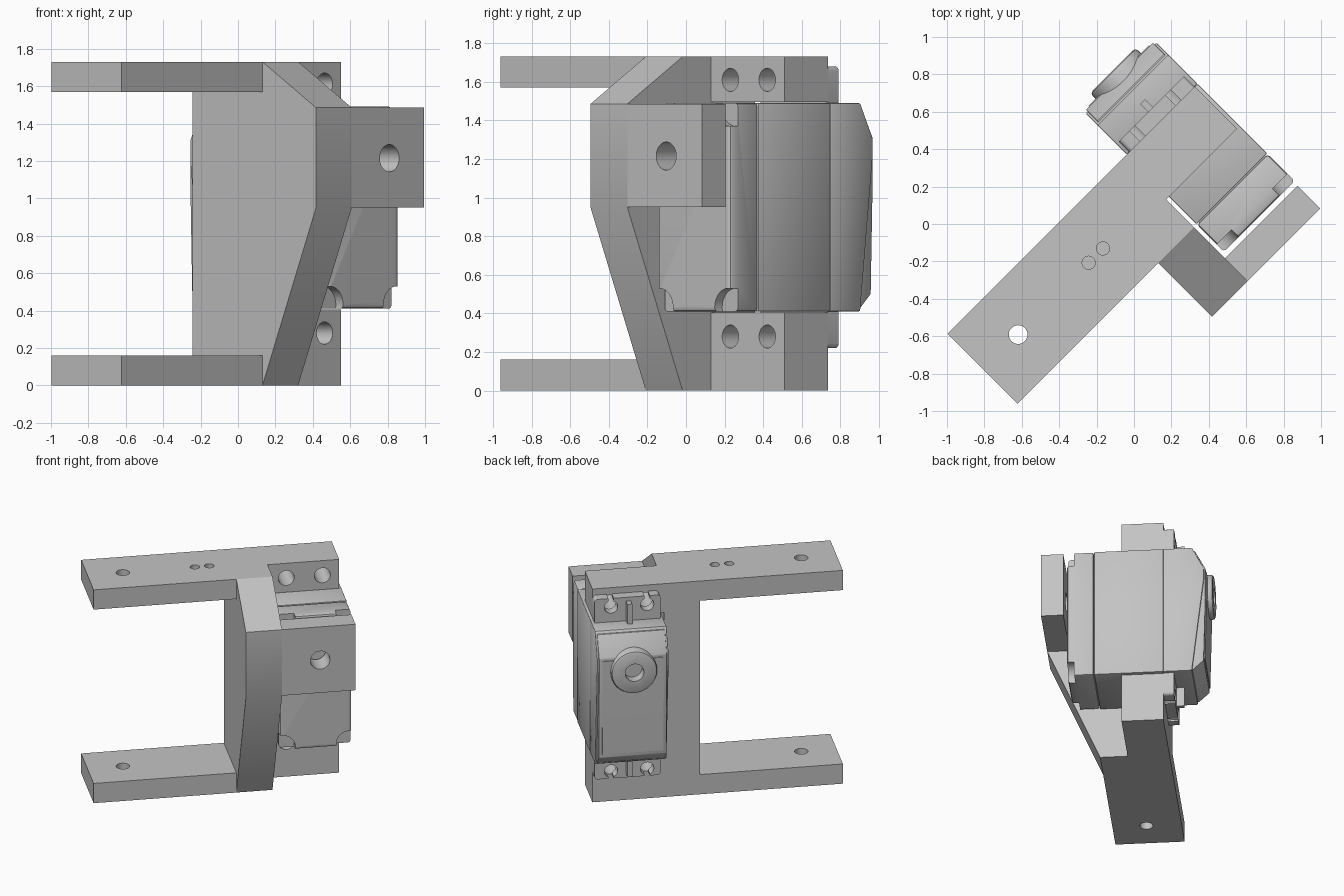
import bpy, bmesh, math
from mathutils import Matrix, Vector

old = bpy.data.objects.get("Cube")
if old:
    bpy.data.objects.remove(old, do_unlink=True)

grey = bpy.data.materials.new("light_grey")
grey.use_nodes = True
colour = (0.55, 0.55, 0.55, 1)
grey.diffuse_color = colour
grey.node_tree.nodes["Principled BSDF"].inputs["Base Color"].default_value = colour

# Parts are laid out in a straight frame, then turned 45 degrees about z
TURN = Matrix.Rotation(math.pi / 4, 4, 'Z')


def add_object(name, bm):
    bmesh.ops.recalc_face_normals(bm, faces=bm.faces)
    mesh = bpy.data.meshes.new(name)
    bm.to_mesh(mesh)
    bm.free()
    mesh.materials.append(grey)
    obj = bpy.data.objects.new(name, mesh)
    bpy.context.collection.objects.link(obj)
    return obj


def prism(name, axis, points, start, end, bevel=0, corner=0):
    """Extrude a profile along x (points are y, z) or y (points are x, z)."""
    bm = bmesh.new()
    place = (lambda p, d: (d, *p)) if axis == 'X' else (lambda p, d: (p[0], d, p[1]))
    verts = [bm.verts.new(place(p, start)) for p in points]
    face = bm.faces.new(verts)
    shift = Vector(place((0, 0), end - start))
    new = bmesh.ops.extrude_face_region(bm, geom=[face])
    bmesh.ops.translate(bm, vec=shift, verts=[v for v in new["geom"] if isinstance(v, bmesh.types.BMVert)])
    bmesh.ops.recalc_face_normals(bm, faces=bm.faces)
    if corner:
        edges = [e for e in bm.edges
                 if abs((e.verts[0].co - e.verts[1].co).normalized().dot(shift.normalized())) > 0.99]
        bmesh.ops.bevel(bm, geom=edges, offset=corner, segments=4, profile=0.5, affect='EDGES')
    if bevel:
        bmesh.ops.bevel(bm, geom=bm.edges[:], offset=bevel, segments=2, profile=0.5, affect='EDGES')
    return add_object(name, bm)


def box(name, x, y, z, **kw):
    return prism(name, 'Y', [(x[0], z[0]), (x[1], z[0]), (x[1], z[1]), (x[0], z[1])], *y, **kw)


def cylinder(name, axis, centre, radius, depth, bevel=0):
    bm = bmesh.new()
    bmesh.ops.create_cone(bm, cap_ends=True, segments=40, radius1=radius, radius2=radius, depth=depth)
    if bevel:
        rim = [e for e in bm.edges if e.verts[0].co.z > 0 and e.verts[1].co.z > 0]
        bmesh.ops.bevel(bm, geom=rim, offset=bevel, segments=2, profile=0.5, affect='EDGES')
    if axis == 'Y':
        bm.transform(Matrix.Rotation(-math.pi / 2, 4, 'X'))
    bm.transform(Matrix.Translation(centre))
    return add_object(name, bm)


def cut(obj, cutters):
    """Subtract the cutters and discard them."""
    for c in cutters:
        mod = obj.modifiers.new("cut", 'BOOLEAN')
        mod.object, mod.operation, mod.solver = c, 'DIFFERENCE', 'EXACT'
    bpy.context.view_layer.update()
    graph = bpy.context.evaluated_depsgraph_get()
    mesh = bpy.data.meshes.new_from_object(obj.evaluated_get(graph))
    obj.modifiers.clear()
    obj.data = mesh
    for c in cutters:
        bpy.data.objects.remove(c, do_unlink=True)


parts = []
SIDE, PIVOT = 0.215, (0.5, 1.2)
TOP = 1.73
SCREW_X, SCREW_Z = (0.355, 0.625), (0.28, 1.61)

# C-shaped bracket with two arms
frame = prism("bracket_frame", 'Y', [
    (-1.12, 0), (SIDE, 0), (SIDE, TOP), (-1.12, TOP),
    (-1.12, 1.57), (-0.055, 1.57), (-0.055, 0.16), (-1.12, 0.16)], -0.24, 0.29)
cut(frame, [cylinder("arm_hole", 'Z', (-0.856, 0.02, 0.9), 0.05, 3),
            cylinder("small_hole_a", 'Z', (-0.318, 0.025, 1.65), 0.035, 0.3),
            cylinder("small_hole_b", 'Z', (-0.21, 0.025, 1.65), 0.035, 0.3)])
parts.append(frame)

# Screw plates above and below the motor
for name, z, screw_z in (("lower_mount", (0, 0.405), SCREW_Z[0]),
                         ("upper_mount", (1.495, TOP), SCREW_Z[1])):
    mount = box(name, (SIDE, 0.75), (-0.03, 0.29), z)
    cut(mount, [cylinder("screw_hole", 'Y', (x, 0.1, screw_z), 0.06, 1) for x in SCREW_X])
    parts.append(mount)

# Tapered gusset and the pivot plate it carries
parts.append(prism("gusset", 'X', [(-0.24, 0), (-0.24, TOP), (-0.645, 1.485), (-0.645, 0.95)], -0.055, SIDE))
plate = box("pivot_plate", (SIDE, 0.763), (-0.645, -0.474), (0.95, 1.485))
cut(plate, [cylinder("pivot_hole", 'Y', (PIVOT[0], -0.55, PIVOT[1] + 0.015), 0.073, 0.5)])
parts.append(plate)

# Motor case in three sections
X = (0.235, 0.77)
Z = (0.41, 1.49)
parts.append(box("motor_middle", X, (-0.238, 0.29), Z, bevel=0.008))
parts.append(prism("motor_gear_case", 'X', [
    (0.29, Z[0]), (0.51, Z[0]), (0.60, 1.2), (0.60, 1.31), (0.51, Z[1]), (0.29, Z[1])], *X, bevel=0.008))
rear = box("motor_rear_cap", X, (-0.445, -0.24), Z, bevel=0.018)
cut(rear, [cylinder("corner_recess", 'Y', (x, -0.445, z), 0.1, 0.11)
           for x in (X[0] + 0.015, X[1] - 0.015) for z in (Z[0] + 0.02, Z[1] - 0.02)])
parts.append(rear)

# Front cover, raised panel and output boss
parts.append(prism("motor_front_cover", 'X', [
    (0.45, 0.425), (0.52, 0.425), (0.60, 0.5), (0.613, 1.05), (0.613, 1.31), (0.53, 1.47), (0.45, 1.47)],
    0.25, 0.757, bevel=0.006))
parts.append(prism("front_panel", 'X', [
    (0.58, 0.53), (0.608, 0.53), (0.62, 1.05), (0.62, 1.29), (0.58, 1.29)], 0.275, 0.732))
boss = cylinder("output_boss", 'Y', (PIVOT[0], 0.555, PIVOT[1]), 0.172, 0.21, bevel=0.02)
socket = [cylinder("shaft_socket", 'Y', (PIVOT[0], 0.68, PIVOT[1]), 0.07, 0.2)]
for name in ("motor_front_cover", "front_panel", "motor_gear_case"):
    bore = cylinder("bore", 'Y', (PIVOT[0], 0.68, PIVOT[1]), 0.072, 0.2)
    cut(next(p for p in parts if p.name == name), [bore])
cut(boss, socket)
parts.append(boss)

# Slotted mounting ears with a stiffening rib each
for name, z, screw_z, out in (("lower_ear", (0.22, 0.43), SCREW_Z[0], -1),
                              ("upper_ear", (1.47, 1.68), SCREW_Z[1], 1)):
    ear = box(name, (0.255, 0.748), (0.291, 0.37), z, corner=0.025)
    cutters = []
    for x in SCREW_X:
        cutters.append(cylinder("ear_hole", 'Y', (x, 0.33, screw_z), 0.05, 0.4))
        ends = sorted((screw_z, screw_z + out * 0.2))
        cutters.append(box("ear_slot", (x - 0.02, x + 0.02), (0.2, 0.5), ends))
    cut(ear, cutters)
    parts.append(ear)
    ends = (0.25, 0.43) if out < 0 else (1.47, 1.65)
    parts.append(box(name + "_rib", (0.477, 0.513), (0.36, 0.43), ends))

# Turn into place and shade
for p in parts:
    p.data.transform(TURN)
    p.data.update()
bpy.ops.object.select_all(action='DESELECT')
for p in parts:
    p.select_set(True)
bpy.context.view_layer.objects.active = parts[0]
bpy.ops.object.shade_smooth_by_angle(angle=math.radians(30))
